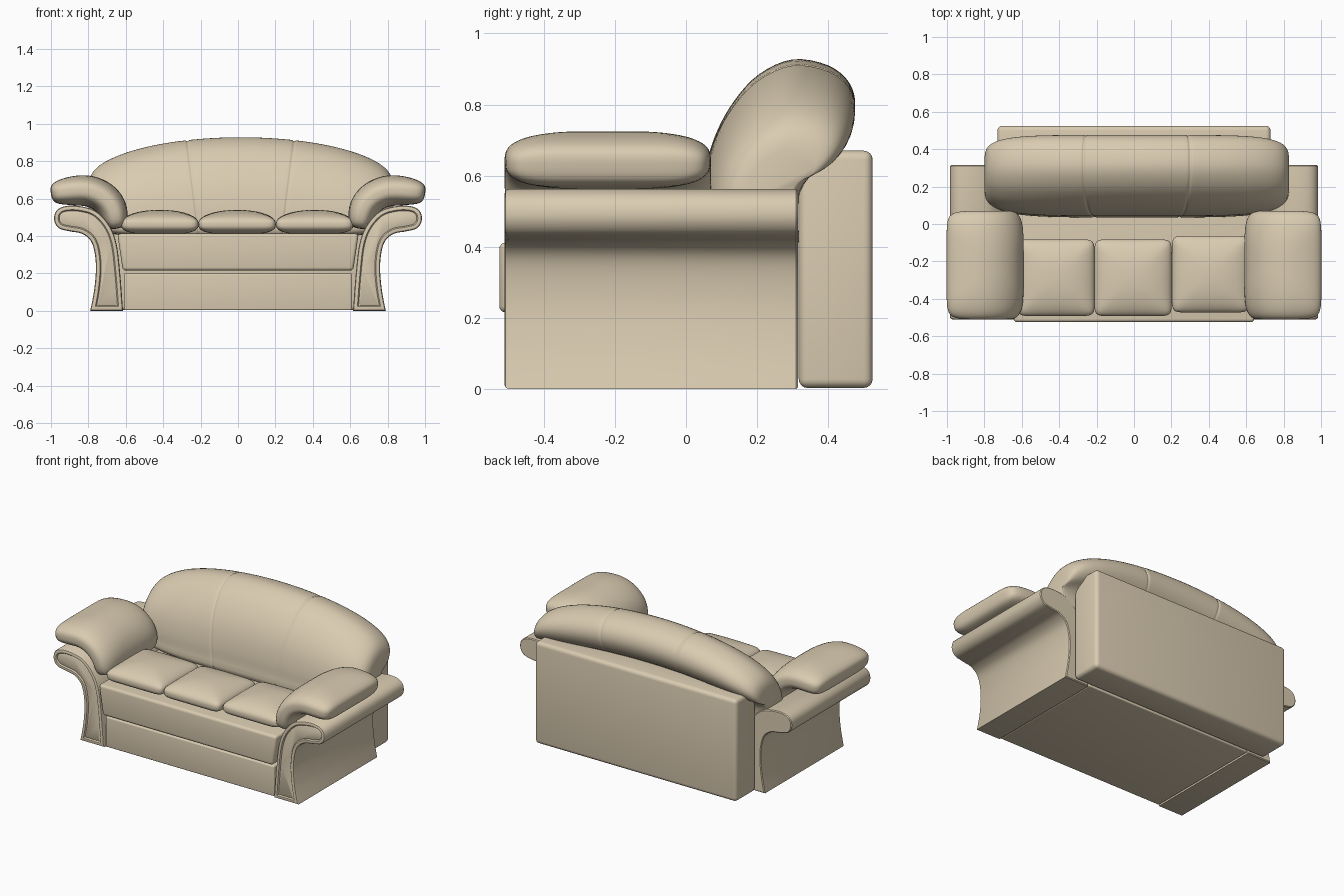
import bpy, bmesh, math
from mathutils import Vector

if "Cube" in bpy.data.objects:
    bpy.data.objects.remove(bpy.data.objects["Cube"])

leather = bpy.data.materials.new("tan_leather")
leather.diffuse_color = (0.70, 0.60, 0.44, 1)
leather.use_nodes = True
leather.node_tree.nodes["Principled BSDF"].inputs["Base Color"].default_value = leather.diffuse_color


def finish(bm, name, angle=35):
    bmesh.ops.recalc_face_normals(bm, faces=bm.faces)
    me = bpy.data.meshes.new(name)
    bm.to_mesh(me)
    bm.free()
    me.materials.append(leather)
    ob = bpy.data.objects.new(name, me)
    bpy.context.collection.objects.link(ob)
    bpy.ops.object.select_all(action='DESELECT')
    ob.select_set(True)
    bpy.context.view_layer.objects.active = ob
    bpy.ops.object.shade_smooth_by_angle(angle=math.radians(angle))
    return ob


def smooth_path(pts, steps=6, closed=False):
    """Catmull-Rom curve through 2D points."""
    n = len(pts)
    P = [Vector(p) for p in pts]
    get = (lambda i: P[i % n]) if closed else (lambda i: P[max(0, min(n - 1, i))])
    out = []
    for i in range(n if closed else n - 1):
        a, b, c, d = get(i - 1), get(i), get(i + 1), get(i + 2)
        for k in range(steps):
            t = k / steps
            out.append(0.5 * (2 * b + (c - a) * t + (2 * a - 5 * b + 4 * c - d) * t * t
                              + (3 * b - a - 3 * c + d) * t ** 3))
    if not closed:
        out.append(P[-1])
    return out


def inset_path(pts, dist):
    """Offset a closed counter-clockwise outline inward, with limited mitres."""
    out = []
    n = len(pts)
    for i in range(n):
        e0 = (pts[i] - pts[i - 1]).normalized()
        e1 = (pts[(i + 1) % n] - pts[i]).normalized()
        m = Vector((-e0.y - e1.y, e0.x + e1.x)).normalized()
        cos = max(0.5, m.dot(Vector((-e1.y, e1.x))))
        out.append(pts[i] + m * (dist / cos))
    return out


def loft(bm, rings):
    """Skin a list of vertex rings and cap both ends."""
    n = len(rings[0])
    for r0, r1 in zip(rings, rings[1:]):
        for i in range(n):
            j = (i + 1) % n
            bm.faces.new((r0[i], r0[j], r1[j], r1[i]))
    bm.faces.new(rings[0])
    bm.faces.new(rings[-1][::-1])


def soft_box(name, lo, hi, bevel, taper=1.0):
    """Rounded box; taper narrows the bottom in x."""
    bm = bmesh.new()
    bmesh.ops.create_cube(bm, size=2)
    for v in bm.verts:
        s = taper if v.co.z < 0 else 1
        v.co = Vector([(l + h) / 2 + c * (h - l) / 2 for c, l, h in zip(v.co, lo, hi)])
        v.co.x *= s
    bmesh.ops.bevel(bm, geom=bm.edges[:], offset=bevel, segments=4, profile=0.5, affect='EDGES')
    return finish(bm, name)


def pillow(name, place, p, q):
    """Pillow shape: a, b span the plan, c the thickness; place maps to space."""
    bm = bmesh.new()
    bmesh.ops.create_cube(bm, size=2)
    bmesh.ops.subdivide_edges(bm, edges=bm.edges[:], cuts=21, use_grid_fill=True)
    for v in bm.verts:
        a, b, c = v.co
        n = ((abs(a) ** p + abs(b) ** p) ** (q / p) + abs(c) ** q) ** (1 / q)
        v.co = place(a / n, b / n, c / n)
    return finish(bm, name, 80)


# base, seat deck and back panel
soft_box("base", (-0.61, -0.5, 0.003), (0.61, 0.315, 0.2), 0.008)
soft_box("seat_deck", (-0.645, -0.525, 0.215), (0.645, 0.315, 0.412), 0.018, 0.955)
soft_box("back_panel", (-0.73, 0.317, 0.003), (0.73, 0.525, 0.67), 0.025)

# scrolled arms with a welted front panel
arm_profile = smooth_path([
    (0.615, 0.0), (0.63, 0.2), (0.65, 0.36), (0.69, 0.46), (0.76, 0.533), (0.85, 0.56),
    (0.93, 0.558), (0.974, 0.53), (0.982, 0.48), (0.955, 0.44), (0.90, 0.425), (0.83, 0.41),
    (0.78, 0.36), (0.76, 0.25), (0.768, 0.12), (0.79, 0.0)])[::-1]  # counter-clockwise
for side, s in (("left", -1), ("right", 1)):
    bm = bmesh.new()
    rings = []
    for dist, y in ((0.005, 0.315), (0, 0.31), (0, -0.5), (0.004, -0.507), (0.012, -0.51),
                    (0.022, -0.509), (0.028, -0.501), (0.034, -0.504)):
        rings.append([bm.verts.new((s * p.x, y, p.y)) for p in inset_path(arm_profile, dist)])
    loft(bm, rings)
    finish(bm, side + "_arm")

# arm cushions draped along a curved centreline
drape = smooth_path([(1.0, 0.625), (0.9, 0.64), (0.80, 0.64), (0.72, 0.605),
                     (0.668, 0.54), (0.645, 0.44)], 8)


def along(t):
    f = (t + 1) / 2 * (len(drape) - 1)
    i = min(int(f), len(drape) - 2)
    return drape[i].lerp(drape[i + 1], f - i)


for side, s in (("left", -1), ("right", 1)):
    def place(a, b, c, s=s):
        o = along(a)
        d = (along(min(1, a + 0.08)) - along(max(-1, a - 0.08))).normalized()
        o = o + Vector((-d.y, d.x)) * (-c * 0.083)
        return Vector((s * o.x, -0.22 + 0.29 * b, o.y))
    pillow(side + "_arm_cushion", place, 7, 2.8)

# three seat cushions
for name, x, y in (("left", -0.418, -0.287), ("middle", -0.005, -0.287), ("right", 0.41, -0.268)):
    def place(a, b, c, x=x, y=y):
        crown = 0.022 * (1 - a * a) * (1 - b * b) if c > 0 else 0
        return Vector((x + 0.207 * a, y + 0.205 * b, 0.462 + 0.055 * c + crown))
    pillow(name + "_seat_cushion", place, 12, 2.8)

# arched back cushion lofted across x, with two stitched seams
back_profile = smooth_path([
    (0.06, 0.40), (0.042, 0.5), (0.055, 0.62), (0.085, 0.72), (0.135, 0.81), (0.205, 0.885),
    (0.30, 0.927), (0.40, 0.91), (0.46, 0.86), (0.475, 0.79), (0.44, 0.715), (0.365, 0.655),
    (0.325, 0.58), (0.31, 0.48), (0.30, 0.40)], 4, closed=True)
us = [math.sin(math.pi / 2 * (-1 + 2 * i / 60)) for i in range(61)]
us += [e + k * 0.005 for e in (-0.35, 0.35) for k in range(-4, 5)]
us = sorted(set(us))
bm = bmesh.new()
rings = []
for u in us[1:-1]:
    k = (1 - abs(u) ** 6) ** (1 / 6)
    k *= 1 - 0.02 * math.exp(-((abs(u) - 0.35) / 0.009) ** 2)
    ring = []
    for p in back_profile:
        y = 0.27 + (p.x - 0.27) * k
        z = 0.62 + (p.y - 0.62) * k
        z = 0.40 + (z - 0.40) * (1 - 0.24 * u * u)
        low = max(0, min(1, (0.9 - z) / 0.5))
        x = 0.015 + 0.815 * u * (1 - 0.25 * low * (1 - u * u))
        ring.append(bm.verts.new((x, y, z)))
    rings.append(ring)
loft(bm, rings)
finish(bm, "back_cushion", 60)
